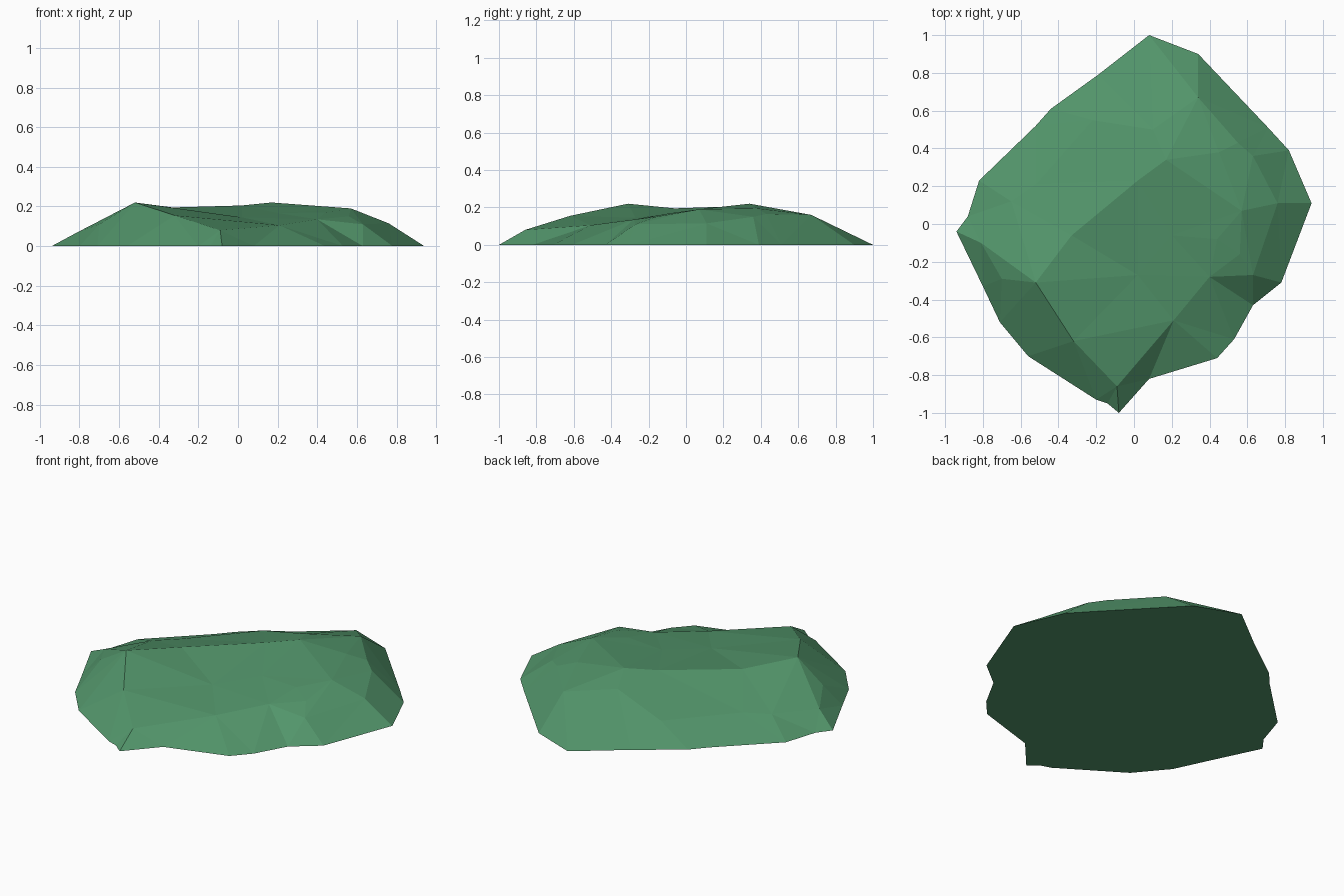
import bpy, bmesh
from mathutils import Vector
from mathutils.geometry import delaunay_2d_cdt

if "Cube" in bpy.data.objects:
    bpy.data.objects.remove(bpy.data.objects["Cube"])

# Ground outline of the rock, clockwise from the back tip
outline = [(.08, 1), (.34, .90), (.71, .51), (.82, .39), (.94, .11), (.78, -.31),
           (.63, -.43), (.53, -.61), (.44, -.71), (.08, -.82), (-.08, -1), (-.14, -.95),
           (-.20, -.93), (-.56, -.70), (-.71, -.52), (-.80, -.33), (-.94, -.04),
           (-.88, .04), (-.82, .23), (-.52, .52), (-.44, .61), (-.19, .79)]
# Ridge running from the front, over the left peak and the back, down the right side
ridge = [(-.09, -.86, .08), (-.32, -.62, .155), (-.52, -.31, .22), (-.33, -.06, .195),
         (.02, .23, .205), (.17, .34, .22), (.45, .38, .195), (.57, .07, .19),
         (.63, -.27, .11)]
# Facet corners on the shallow top and the outer slopes
facets = [(.21, -.51, .105), (.40, -.28, .135), (.44, -.08, .17), (.20, -.06, .167),
          (.02, -.27, .145), (.56, -.16, .15), (-.70, -.29, .11), (-.81, -.10, .07),
          (-.65, .12, .08), (-.52, .21, .09), (-.22, .55, .09), (.10, .50, .175),
          (.34, .67, .16), (.55, .43, .165), (.63, .36, .15), (.76, .11, .115)]

points = [(x, y, 0) for x, y in outline] + ridge + facets
n, r = len(outline), len(ridge)
edges = [(i, (i + 1) % n) for i in range(n)] + [(n + i, n + i + 1) for i in range(r - 1)]
# Crease from the front ridge to its tip and to the notch beside it
edges += [(n, 10), (n, n + r)]
co, _, tris, src, _, _ = delaunay_2d_cdt([Vector(p[:2]) for p in points], edges,
                                         [list(range(n))], 1, 1e-5)

# Faceted upper surface with a flat base
bm = bmesh.new()
verts = [bm.verts.new((c.x, c.y, points[s[0]][2] if s else 0)) for c, s in zip(co, src)]
for t in tris:
    bm.faces.new([verts[i] for i in t])
bm.faces.new([v for v in verts[:n]])
bmesh.ops.recalc_face_normals(bm, faces=bm.faces)
mesh = bpy.data.meshes.new("rock_mound")
bm.to_mesh(mesh)
bm.free()

moss = bpy.data.materials.new("moss green")
moss.diffuse_color = (.085, .30, .145, 1)
moss.use_nodes = True
moss.node_tree.nodes["Principled BSDF"].inputs["Base Color"].default_value = moss.diffuse_color
mesh.materials.append(moss)
bpy.context.collection.objects.link(bpy.data.objects.new("rock_mound", mesh))
